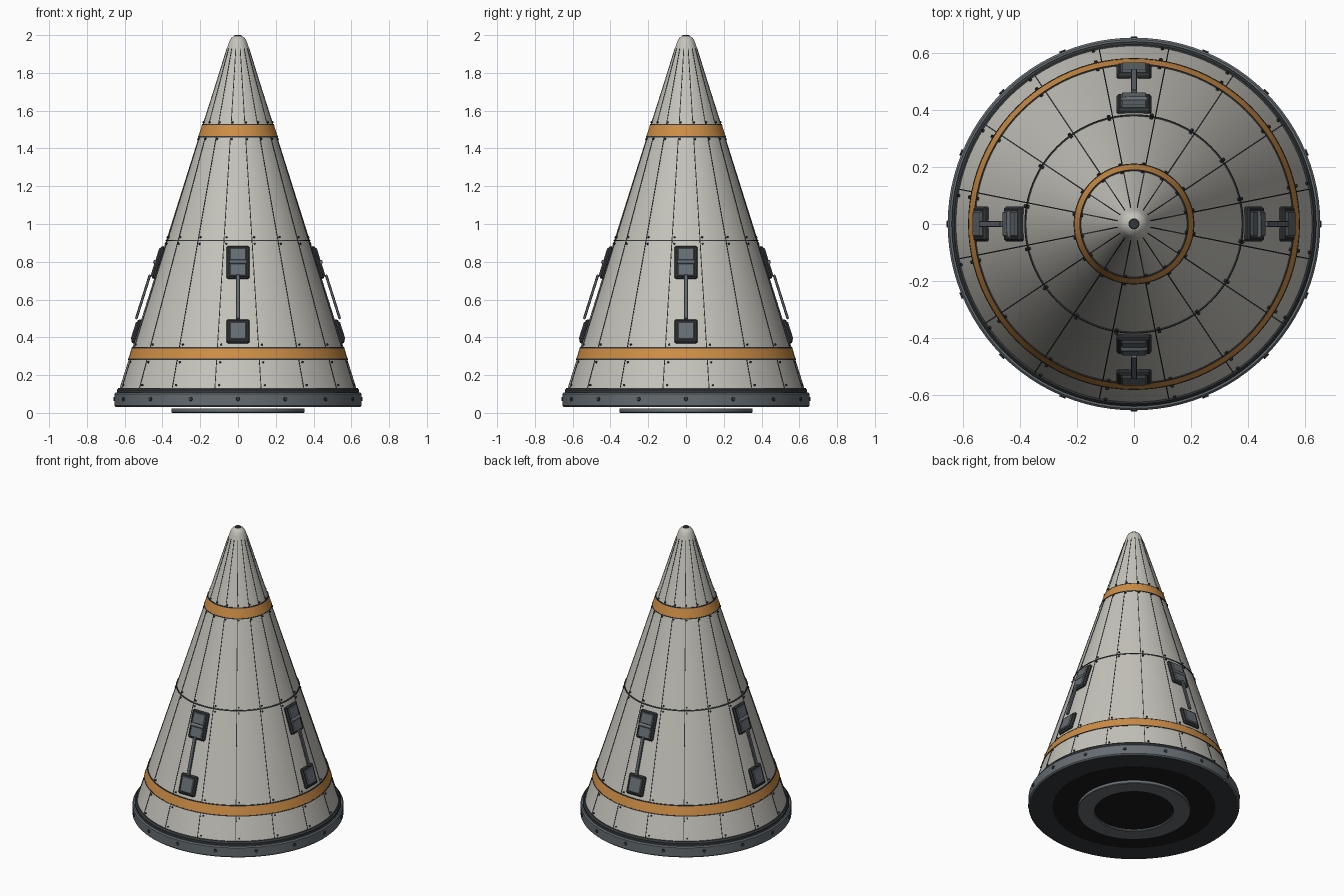
import bpy, bmesh, math
from mathutils import Matrix, Vector

if "Cube" in bpy.data.objects:
    bpy.data.objects.remove(bpy.data.objects["Cube"])

SLOPE = 0.315
LEAN = math.sqrt(1 + SLOPE ** 2)


def radius(z):
    return 0.63 - SLOPE * (z - 0.12)


def material(name, rgb):
    m = bpy.data.materials.new(name)
    m.diffuse_color = (*rgb, 1)
    m.use_nodes = True
    m.node_tree.nodes["Principled BSDF"].inputs["Base Color"].default_value = m.diffuse_color
    return m


HULL = material("hull_grey", (0.56, 0.55, 0.50))
ORANGE = material("orange", (0.62, 0.27, 0.06))
STEEL = material("steel", (0.13, 0.15, 0.165))
DARK = material("dark", (0.035, 0.04, 0.043))
BLACK = material("black", (0.01, 0.01, 0.012))


def finish(bm, name, mat, angle=30):
    bmesh.ops.recalc_face_normals(bm, faces=bm.faces)
    me = bpy.data.meshes.new(name)
    bm.to_mesh(me)
    bm.free()
    ob = bpy.data.objects.new(name, me)
    bpy.context.collection.objects.link(ob)
    me.materials.append(mat)
    bpy.ops.object.select_all(action='DESELECT')
    ob.select_set(True)
    bpy.context.view_layer.objects.active = ob
    bpy.ops.object.shade_smooth_by_angle(angle=math.radians(angle))
    return ob


def lathe(name, profile, mat, closed=False, segs=96):
    bm = bmesh.new()
    vs = [bm.verts.new((r, 0, z)) for r, z in profile]
    pairs = list(zip(vs, vs[1:])) + ([(vs[-1], vs[0])] if closed else [])
    edges = [bm.edges.new(p) for p in pairs]
    bmesh.ops.spin(bm, geom=vs + edges, cent=(0, 0, 0), axis=(0, 0, 1),
                   angle=2 * math.pi, steps=segs, use_duplicate=False)
    bmesh.ops.remove_doubles(bm, verts=bm.verts, dist=1e-5)
    return finish(bm, name, mat)


def band(name, z0, z1, out, mat):
    return lathe(name, [(radius(z0) - 0.01, z0), (radius(z0) + out, z0),
                        (radius(z1) + out, z1), (radius(z1) - 0.01, z1)], mat, True)


def on_cone(deg, z, lift=0):
    """Frame on the hull: x sideways, y up the slope, z outward."""
    a = math.radians(deg)
    d = Vector((math.cos(a), math.sin(a), 0))
    side = Vector((-math.sin(a), math.cos(a), 0))
    up = Vector((-SLOPE * d.x, -SLOPE * d.y, 1)) / LEAN
    n = side.cross(up)
    p = d * radius(z) + Vector((0, 0, z)) + n * lift
    m = Matrix((side, up, n)).transposed().to_4x4()
    m.translation = p
    return m


def box(bm, frame, sx, sy, sz, bevel=0.0):
    made = bmesh.ops.create_cube(bm, size=1, matrix=frame @ Matrix.Diagonal((sx, sy, sz, 1)))
    if bevel:
        edges = {e for v in made["verts"] for e in v.link_edges}
        bmesh.ops.bevel(bm, geom=list(edges), offset=bevel, segments=1, affect='EDGES')


def cylinder(bm, frame, r, depth, segs=10):
    bmesh.ops.create_cone(bm, cap_ends=True, segments=segs, radius1=r, radius2=r * 0.85,
                          depth=depth, matrix=frame)


# Cone hull with rounded tip and dark nose cap
lathe("cone_hull", [(0, 0.1), (radius(0.1), 0.1), (radius(0.91), 0.91), (radius(1.5), 1.5),
                    (0.052, 1.95), (0.046, 1.968), (0.036, 1.984), (0.022, 1.994), (0, 1.996)], HULL)
lathe("nose_cap", [(0, 1.98), (0.02, 1.98), (0.02, 1.997), (0.016, 2.0), (0, 2.0)], DARK, segs=32)

# Painted bands with dark edges, and mid joint ring
for label, z0, z1 in (("lower", 0.284, 0.345), ("upper", 1.462, 1.526)):
    band(label + "_band", z0, z1, 0.003, ORANGE)
    for side, z in (("bottom", z0), ("top", z1)):
        band(f"{label}_band_{side}_edge", z - 0.003, z + 0.003, 0.004, DARK)
band("mid_joint_ring", 0.909, 0.916, 0.004, DARK)

# Base ring
lathe("base_ring", [(0.5, 0.032), (0.648, 0.032), (0.655, 0.039), (0.655, 0.1),
                    (0.648, 0.107), (0.6, 0.107), (0.5, 0.107)], STEEL, True)
lathe("base_collar", [(0.6, 0.1), (0.641, 0.1), (0.641, 0.122), (0.632, 0.133), (0.6, 0.133)], DARK, True)
lathe("base_underside", [(0.5, 0.031), (0.645, 0.031), (0.645, 0.05), (0.5, 0.05)], DARK, True)
lathe("heat_shield", [(0, 0.032), (0.505, 0.030), (0.505, 0.06), (0, 0.06)], BLACK)

# Docking ring under the base
lathe("docking_ring", [(0.243, 0.004), (0.247, 0), (0.348, 0), (0.352, 0.004),
                       (0.352, 0.022), (0.243, 0.022)], STEEL, True)
lathe("docking_plate", [(0, 0.012), (0.245, 0.012), (0.245, 0.02), (0, 0.02)], BLACK)

# Lengthwise panel seams
bm = bmesh.new()
for i in range(16):
    for z0, z1, t in ((0.13, 1.526, 0.004), (1.526, 1.93, 0.0016)):
        box(bm, on_cone(11.25 + 22.5 * i, (z0 + z1) / 2), 0.004, (z1 - z0) * LEAN, t)
finish(bm, "panel_seams", DARK)

# Rivets beside each seam, and bolts around the base ring
bm = bmesh.new()
for i in range(16):
    for z in (0.147, 0.268, 0.361, 0.895, 0.93, 1.45, 1.538):
        cylinder(bm, on_cone(13.25 + 22.5 * i, z, 0.002), 0.006, 0.009, 8)
finish(bm, "hull_rivets", DARK)
bm = bmesh.new()
for i in range(16):
    m = (Matrix.Rotation(math.radians(22.5 * i), 4, 'Z') @ Matrix.Translation((0.655, 0, 0.074))
         @ Matrix.Rotation(math.pi / 2, 4, 'Y'))
    cylinder(bm, m, 0.013, 0.01, 6)
finish(bm, "base_bolts", DARK)

# Four strut fittings: pads, blocks, hinge barrel and rod
for i, label in enumerate(("right", "back", "left", "front")):
    deg = 90 * i
    pads, blocks = bmesh.new(), bmesh.new()
    box(pads, on_cone(deg, 0.795, 0.004), 0.122, 0.172 * LEAN, 0.024, 0.008)
    box(pads, on_cone(deg, 0.43, 0.004), 0.122, 0.125 * LEAN, 0.024, 0.008)
    box(blocks, on_cone(deg, 0.835, 0.014), 0.09, 0.068 * LEAN, 0.018, 0.005)
    box(blocks, on_cone(deg, 0.752, 0.014), 0.09, 0.068 * LEAN, 0.018, 0.005)
    box(blocks, on_cone(deg, 0.43, 0.014), 0.09, 0.095 * LEAN, 0.018, 0.005)
    cylinder(blocks, on_cone(deg, 0.793, 0.02) @ Matrix.Rotation(math.pi / 2, 4, 'Y'), 0.012, 0.092, 12)
    box(blocks, on_cone(deg, 0.606, 0.027), 0.022, 0.235 * LEAN, 0.014, 0.003)
    finish(pads, label + "_strut_pads", DARK)
    finish(blocks, label + "_strut", STEEL)
